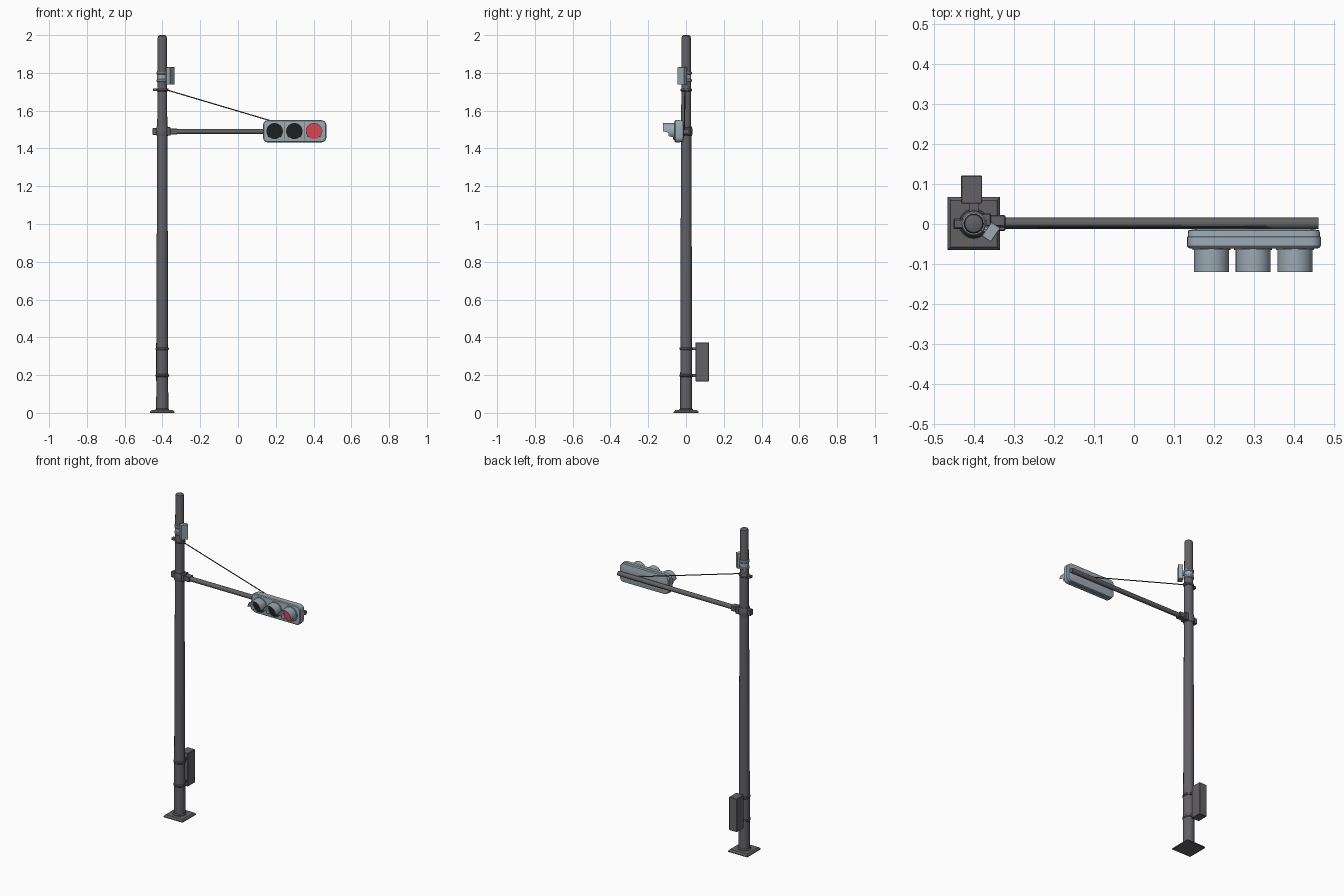
import bpy, bmesh, math
from mathutils import Vector

if "Cube" in bpy.data.objects:
    bpy.data.objects.remove(bpy.data.objects["Cube"])


def material(name, rgb):
    m = bpy.data.materials.new(name)
    m.diffuse_color = (*rgb, 1)
    m.use_nodes = True
    m.node_tree.nodes["Principled BSDF"].inputs["Base Color"].default_value = m.diffuse_color
    return m


STEEL = material("dark grey steel", (0.125, 0.12, 0.13))
HOUSING = material("blue grey housing", (0.33, 0.40, 0.45))
BLACK = material("unlit lens black", (0.012, 0.014, 0.014))
RED = material("lit lens red", (0.68, 0.06, 0.085))
CABLE = material("cable charcoal", (0.06, 0.06, 0.065))
PX, PY = -0.401, 0.001      # pole axis


def finish(name, bm, mat, angle=35):
    bmesh.ops.recalc_face_normals(bm, faces=bm.faces)
    me = bpy.data.meshes.new(name)
    bm.to_mesh(me)
    bm.free()
    me.materials.append(mat)
    ob = bpy.data.objects.new(name, me)
    bpy.context.collection.objects.link(ob)
    bpy.ops.object.select_all(action='DESELECT')
    ob.select_set(True)
    bpy.context.view_layer.objects.active = ob
    bpy.ops.object.shade_smooth_by_angle(angle=math.radians(angle))
    return ob


def loft(name, rings, mat):
    """Skin a list of equal-length vertex rings and cap both ends."""
    bm = bmesh.new()
    vs = [[bm.verts.new(p) for p in r] for r in rings]
    n = len(vs[0])
    for a, b in zip(vs, vs[1:]):
        for i in range(n):
            j = (i + 1) % n
            bm.faces.new((a[i], a[j], b[j], b[i]))
    bm.faces.new(vs[0])
    bm.faces.new(vs[-1])
    return finish(name, bm, mat)


def lathe(name, profile, mat, n=24):
    """Profile of (radius, z) turned around the pole axis."""
    return loft(name, [[(PX + r * math.cos(2 * math.pi * i / n),
                         PY + r * math.sin(2 * math.pi * i / n), z)
                        for i in range(n)] for r, z in profile], mat)


def box(name, lo, hi, mat, bevel=0.002, turn=0):
    bm = bmesh.new()
    bmesh.ops.create_cube(bm, size=1)
    for v in bm.verts:
        v.co = Vector([v.co[k] * (hi[k] - lo[k]) for k in range(3)])
    if bevel:
        bmesh.ops.bevel(bm, geom=bm.edges[:], offset=bevel, segments=1, affect='EDGES')
    ob = finish(name, bm, mat)
    ob.location = [(a + b) / 2 for a, b in zip(lo, hi)]
    ob.rotation_euler.z = turn
    return ob


def rod(name, a, b, r, mat, n=20):
    a, b = Vector(a), Vector(b)
    bm = bmesh.new()
    bmesh.ops.create_cone(bm, cap_ends=True, segments=n, radius1=r, radius2=r,
                          depth=(b - a).length)
    ob = finish(name, bm, mat)
    ob.location = (a + b) / 2
    ob.rotation_euler = (b - a).to_track_quat('Z', 'Y').to_euler()
    return ob


def band(name, z, h, r, mat=STEEL):
    return lathe(name, [(r - 0.003, z - h / 2), (r, z - h / 4),
                        (r, z + h / 4), (r - 0.003, z + h / 2)], mat)


# Base plate and tapered pole
def square(s, z):
    return [(PX + s * a, PY + s * b, z) for a, b in ((-1, -1), (1, -1), (1, 1), (-1, 1))]


loft("base_plate", [square(0.066, 0), square(0.066, 0.005), square(0.058, 0.014)], STEEL)
lathe("pole", [(0.032, 0.01), (0.030, 0.75), (0.027, 1.45), (0.0245, 1.985),
               (0.022, 1.996), (0.012, 2.0)], STEEL)
lathe("pole_foot_collar", [(0.037, 0.012), (0.037, 0.018), (0.032, 0.024)], STEEL)

# Control cabinet strapped to the back
box("control_cabinet", (-0.433, 0.051, 0.167), (-0.380, 0.121, 0.373), STEEL)
for i, z in enumerate((0.198, 0.34)):
    band(f"cabinet_strap_{i}", z, 0.014, 0.0355)
    box(f"cabinet_bracket_{i}", (PX - 0.012, 0.025, z - 0.007),
        (PX + 0.012, 0.055, z + 0.007), STEEL, 0)

# Horizontal arm and its clamp
rod("arm", (PX, 0.0015, 1.49), (0.462, 0.0015, 1.49), 0.0142, STEEL)
band("arm_clamp", 1.49, 0.05, 0.033)
box("arm_socket", (PX + 0.02, -0.019, 1.468), (-0.358, 0.026, 1.513), STEEL)
box("arm_socket_tip", (-0.36, -0.017, 1.475), (-0.322, 0.022, 1.506), STEEL)
box("arm_clamp_lug", (-0.452, -0.012, 1.472), (PX - 0.02, 0.014, 1.508), STEEL)

# Stay cable and its clamp
band("cable_clamp", 1.71, 0.016, 0.0295)
box("cable_clamp_lugs", (-0.449, -0.009, 1.703), (-0.368, 0.010, 1.717), STEEL, 0)
rod("stay_cable", (-0.378, -0.006, 1.71), (0.347, -0.008, 1.495), 0.003, CABLE, 8)

# Sensor unit on the pole
lathe("sensor_collar", [(0.0265, 1.75), (0.0265, 1.81)], HOUSING)
for i, z in enumerate((1.76, 1.80)):
    band(f"sensor_strap_{i}", z, 0.016, 0.0305, HOUSING)
box("sensor_box", (-0.3785, -0.0335, 1.738), (-0.3365, -0.0065, 1.83), HOUSING,
    0.001, math.radians(55))
rod("sensor_mount", (PX, PY, 1.78), (-0.358, -0.02, 1.78), 0.009, HOUSING, 10)

# Signal housing: rounded rectangles lofted from back to front
CX, CZ, HW, HH = 0.3, 1.491, 0.1675, 0.059


def rounded(y, inset, radius=0.026):
    r = max(radius - inset, 0.008)
    pts = []
    for q, (sx, sz) in enumerate(((1, 1), (-1, 1), (-1, -1), (1, -1))):
        for k in range(5):
            t = math.pi / 2 * (q + k / 4)
            pts.append((CX + sx * (HW - inset - r) + r * math.cos(t), y,
                        CZ + sz * (HH - inset - r) + r * math.sin(t)))
    return pts


loft("signal_housing", [rounded(y, i) for y, i in (
    (-0.011, 0.03), (-0.016, 0.003), (-0.031, 0.002), (-0.033, 0), (-0.055, 0),
    (-0.060, 0.004), (-0.061, 0.008))], HOUSING)
for i in (-1, 1):
    x = CX + i * 0.0515
    box(f"housing_seam_{i + 1}", (x - 0.001, -0.0618, CZ - 0.050),
        (x + 0.001, -0.0600, CZ + 0.050), STEEL, 0)


# Visor: tube that reaches far at the top and steps back lower down
def visor(name, x, n=40, ro=0.0438, ri=0.0415, back=-0.058):
    bm = bmesh.new()
    rings = []
    for i in range(n):
        t = 2 * math.pi * i / n
        c, s = math.cos(t), math.sin(t)
        front = -0.1205 if s > -0.05 else (-0.093 if s > -0.7 else -0.070)
        rings.append([bm.verts.new((x + r * c, y, CZ + r * s)) for r, y in
                      ((ro, back), (ro, front), (ri, front), (ri, back))])
    for i in range(n):
        a, b = rings[i], rings[(i + 1) % n]
        for k in range(4):
            m = (k + 1) % 4
            bm.faces.new((a[k], a[m], b[m], b[k]))
    return finish(name, bm, HOUSING)


for i, mat in enumerate((BLACK, BLACK, RED)):
    x = 0.194 + i * 0.1043
    rod(f"lens_collar_{i}", (x, -0.055, CZ), (x, -0.0645, CZ), 0.0475, HOUSING, 40)
    rod(f"lens_{i}", (x, -0.060, CZ), (x, -0.067, CZ), 0.0418, mat, 40)
    visor(f"visor_{i}", x)
